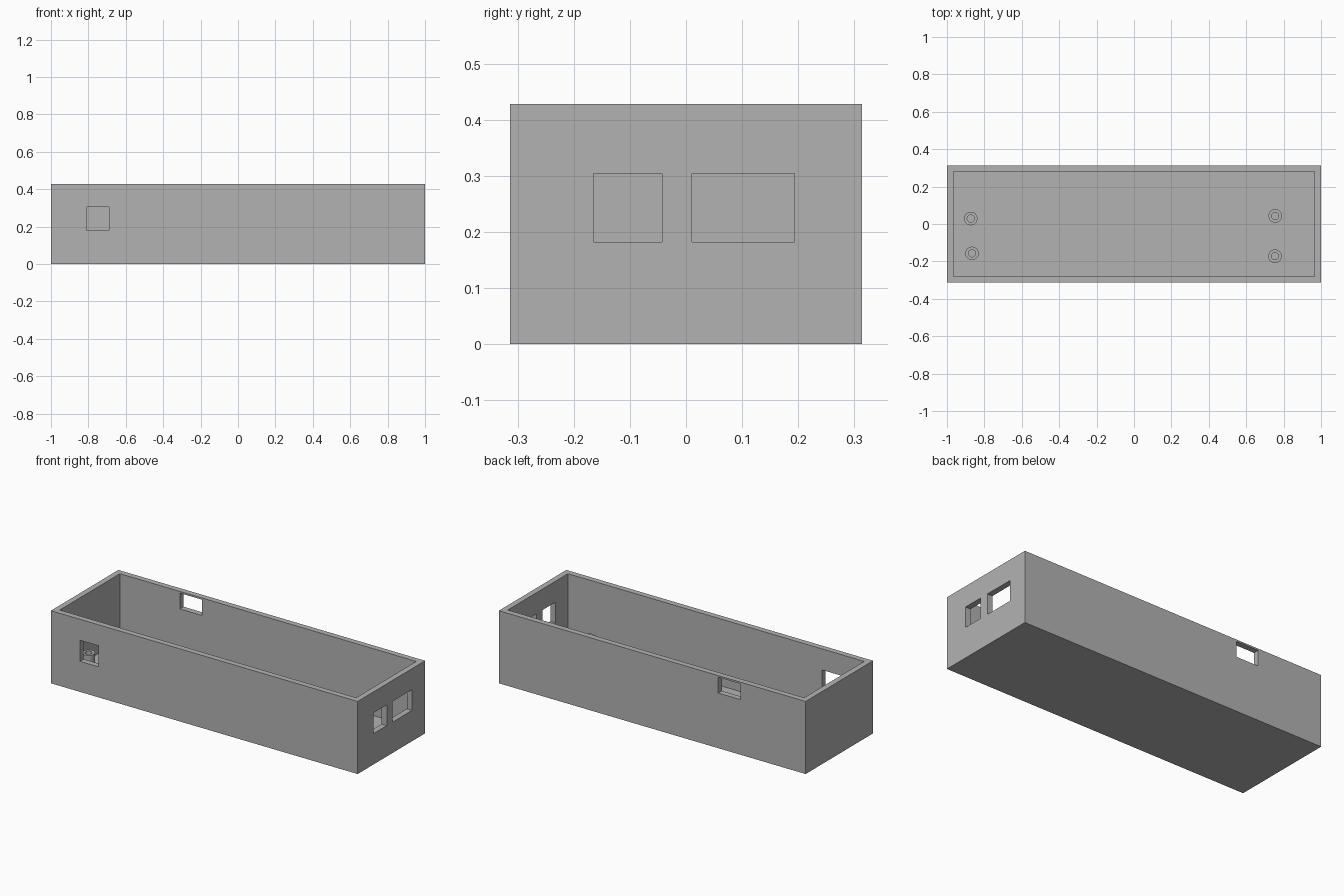
import bpy
import bmesh
from mathutils import Matrix, Vector

if "Cube" in bpy.data.objects:
    bpy.data.objects.remove(bpy.data.objects["Cube"], do_unlink=True)

# Overall sizes
HALF_X, HALF_Y, HEIGHT = 1.0, 0.314, 0.428
WALL, FLOOR = 0.034, 0.034
POST_TOP, POST_RADIUS, HOLE_RADIUS = 0.157, 0.036, 0.019

grey = bpy.data.materials.new("plain grey")
grey.use_nodes = True
grey.diffuse_color = (0.45, 0.45, 0.45, 1)
grey.node_tree.nodes["Principled BSDF"].inputs["Base Color"].default_value = grey.diffuse_color


def add_object(name, bm):
    mesh = bpy.data.meshes.new(name)
    bm.to_mesh(mesh)
    bm.free()
    mesh.materials.append(grey)
    obj = bpy.data.objects.new(name, mesh)
    bpy.context.collection.objects.link(obj)
    return obj


def box(name, x, y, z):
    """Box from a (low, high) pair on each axis."""
    low, high = (Vector(corner) for corner in zip(x, y, z))
    bm = bmesh.new()
    place = Matrix.Translation((low + high) / 2) @ Matrix.Diagonal((*(high - low), 1))
    bmesh.ops.create_cube(bm, size=1, matrix=place)
    return add_object(name, bm)


def cut(target, cutter):
    """Subtract the cutter from the target for good, then discard it."""
    cutter.hide_render = True
    mod = target.modifiers.new("cut", "BOOLEAN")
    mod.operation, mod.solver, mod.object = "DIFFERENCE", "EXACT", cutter
    bpy.context.view_layer.objects.active = target
    bpy.ops.object.modifier_apply(modifier=mod.name)
    bpy.data.objects.remove(cutter, do_unlink=True)


def post(name, x, y):
    """Hollow screw post, turned from a rectangular profile."""
    bm = bmesh.new()
    bottom = FLOOR - 0.002
    profile = [(HOLE_RADIUS, bottom), (POST_RADIUS, bottom),
               (POST_RADIUS, POST_TOP), (HOLE_RADIUS, POST_TOP)]
    verts = [bm.verts.new((r, 0, z)) for r, z in profile]
    edges = [bm.edges.new((verts[i - 1], verts[i])) for i in range(4)]
    bmesh.ops.spin(bm, geom=verts + edges, cent=(0, 0, 0), axis=(0, 0, 1),
                   angle=6.2831853, steps=32)
    bmesh.ops.remove_doubles(bm, verts=bm.verts, dist=0.0001)
    bmesh.ops.recalc_face_normals(bm, faces=bm.faces)
    obj = add_object(name, bm)
    obj.location = (x, y, 0)
    bpy.ops.object.select_all(action="DESELECT")
    obj.select_set(True)
    bpy.context.view_layer.objects.active = obj
    bpy.ops.object.shade_smooth_by_angle()


# Open tray
case = box("case", (-HALF_X, HALF_X), (-HALF_Y, HALF_Y), (0, HEIGHT))
cut(case, box("cavity", (WALL - HALF_X, HALF_X - WALL),
              (WALL - HALF_Y, HALF_Y - WALL), (FLOOR, HEIGHT + 0.1)))

# Rectangular ports through the walls
front = (-HALF_Y - 0.05, -HALF_Y + 0.05)
back = (HALF_Y - 0.05, HALF_Y + 0.05)
end = (HALF_X - 0.05, HALF_X + 0.05)
cut(case, box("front_port", (-0.81, -0.69), front, (0.18, 0.304)))
cut(case, box("back_port", (-0.575, -0.43), back, (0.325, 0.418)))
cut(case, box("small_end_port", end, (-0.165, -0.043), (0.182, 0.304)))
cut(case, box("large_end_port", end, (0.011, 0.193), (0.182, 0.304)))

# Screw posts standing on the floor
post("back_right_post", -0.873, 0.029)
post("front_right_post", -0.866, -0.157)
post("back_left_post", 0.755, 0.043)
post("front_left_post", 0.754, -0.172)
